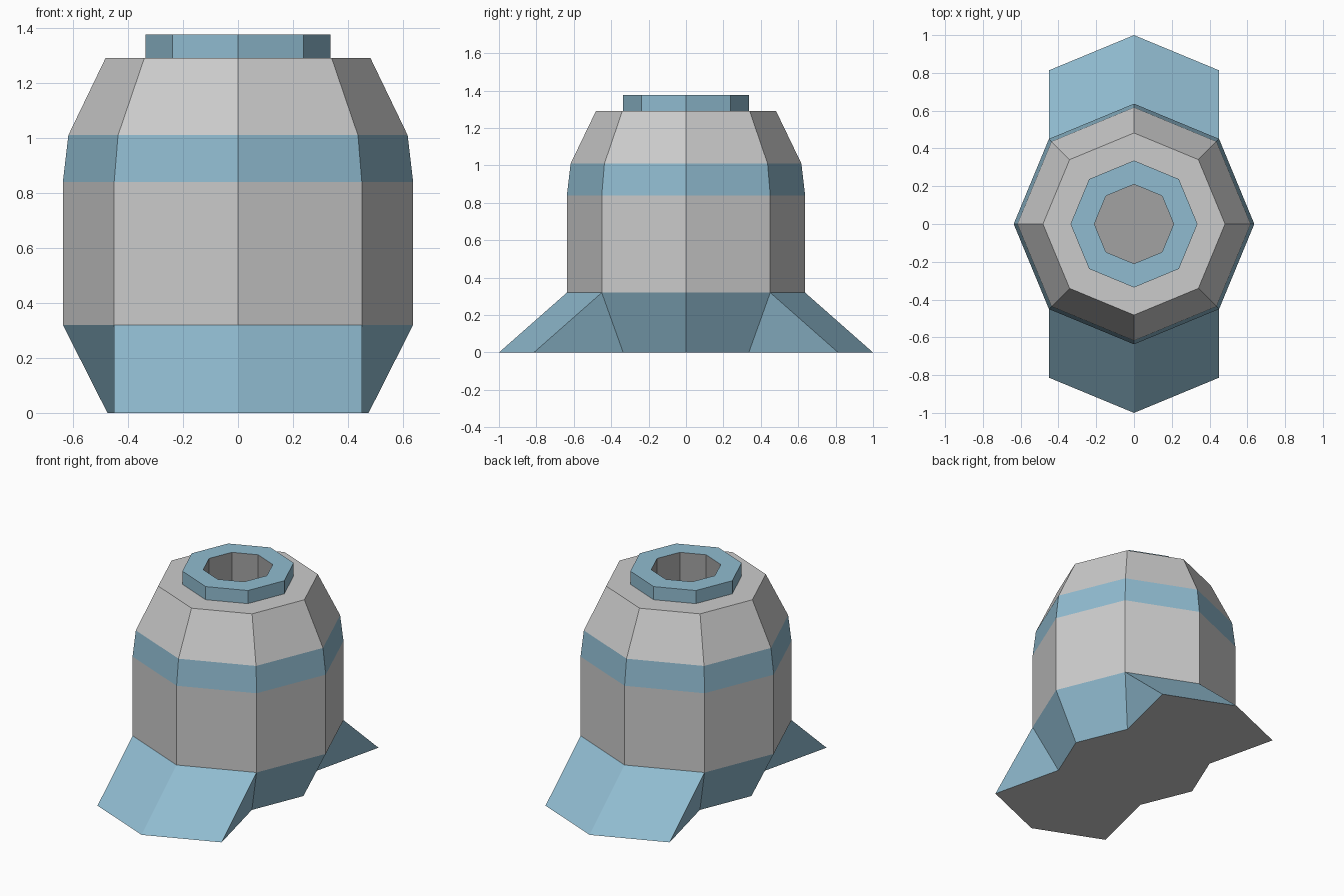
import bpy
import bmesh
from math import cos, sin, pi

if "Cube" in bpy.data.objects:
    bpy.data.objects.remove(bpy.data.objects["Cube"])


def material(name, rgb):
    m = bpy.data.materials.new(name)
    m.diffuse_color = (*rgb, 1)
    m.use_nodes = True
    m.node_tree.nodes["Principled BSDF"].inputs["Base Color"].default_value = m.diffuse_color
    return m


BLUE = material("slate_blue", (0.28, 0.50, 0.63))
DARK = material("dark_grey", (0.36, 0.36, 0.36))


def octagon(r, z):
    return [(r * cos(i * pi / 4), r * sin(i * pi / 4), z) for i in range(8)]


def loft(name, rings, mat=None, cap_end=False):
    """Skin matching rings with flat faces; optionally close the last one."""
    bm = bmesh.new()
    loops = [[bm.verts.new(p) for p in ring] for ring in rings]
    n = len(rings[0])
    for a, b in zip(loops, loops[1:]):
        for i in range(n):
            j = (i + 1) % n
            bm.faces.new((a[i], a[j], b[j], b[i]))
    if cap_end:
        bm.faces.new(loops[-1])
    bmesh.ops.remove_doubles(bm, verts=bm.verts, dist=1e-4)
    mesh = bpy.data.meshes.new(name)
    bm.to_mesh(mesh)
    bm.free()
    obj = bpy.data.objects.new(name, mesh)
    bpy.context.collection.objects.link(obj)
    if mat:
        mesh.materials.append(mat)
    return obj


def turned(name, profile, mat=None, cap_end=False):
    return loft(name, [octagon(r, z) for r, z in profile], mat, cap_end)


# Flared base: corners double up so front and back can kick outwards
R, FOOT, KICK = 0.637, 0.475, 0.363
top, bottom = [], []
for i, (t, f) in enumerate(zip(octagon(R, 0.32), octagon(FOOT, 0))):
    kicked = (t[0], t[1] + (KICK if t[1] > 0 else -KICK), 0)
    if i in (0, 4):
        pairs = [f]
    elif i in (2, 6):
        pairs = [kicked]
    elif i in (1, 5):
        pairs = [f, kicked]
    else:
        pairs = [kicked, f]
    for p in pairs:
        top.append(t)
        bottom.append(p)
loft("flared_base", [bottom, top], BLUE)
loft("underside", [bottom[::-1]], None, True)

# Main body, band and sloping shoulder
turned("body", [(R, 0.32), (R, 0.84)])
turned("band", [(R, 0.84), (0.617, 1.01)], BLUE)
turned("shoulder", [(0.617, 1.01), (0.482, 1.29), (0.336, 1.29)])

# Raised collar with a deep bore
turned("collar", [(0.336, 1.29), (0.336, 1.376), (0.21, 1.376)], BLUE)
turned("bore", [(0.21, 1.376), (0.21, 1.01)], DARK, True)
